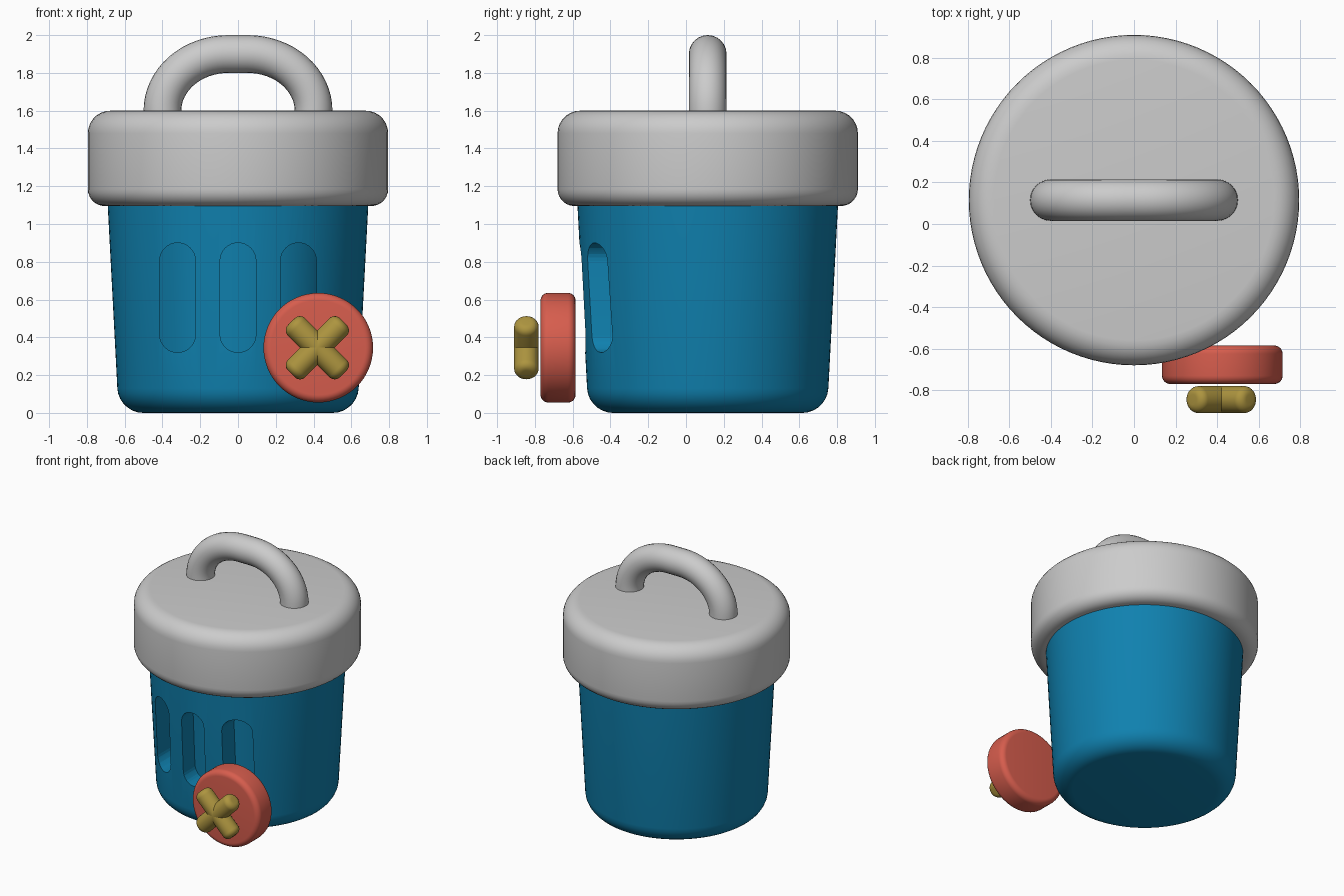
import bpy, bmesh
from math import pi, cos, sin, radians
from mathutils import Matrix, Vector

if "Cube" in bpy.data.objects:
    bpy.data.objects.remove(bpy.data.objects["Cube"])

CY = 0.115  # depth position of the bin axis


def material(name, rgb):
    m = bpy.data.materials.new(name)
    m.diffuse_color = (*rgb, 1)
    m.use_nodes = True
    m.node_tree.nodes["Principled BSDF"].inputs["Base Color"].default_value = m.diffuse_color
    return m


blue = material("blue", (0.005, 0.22, 0.43))
red = material("red", (0.68, 0.11, 0.075))
yellow = material("yellow", (0.42, 0.30, 0.05))


def finish(obj):
    bpy.ops.object.select_all(action='DESELECT')
    obj.select_set(True)
    bpy.context.view_layer.objects.active = obj
    bpy.ops.object.shade_smooth_by_angle(angle=radians(35))


def add_object(name, bm, mat=None):
    bmesh.ops.recalc_face_normals(bm, faces=bm.faces)
    me = bpy.data.meshes.new(name)
    bm.to_mesh(me)
    bm.free()
    obj = bpy.data.objects.new(name, me)
    bpy.context.collection.objects.link(obj)
    if mat:
        me.materials.append(mat)
    return obj


def drum(name, r_low, r_high, depth, b_low, b_high, matrix, mat=None, sides=96):
    """Cylinder or cone with rounded rims, centred on its own axis."""
    bm = bmesh.new()
    bmesh.ops.create_cone(bm, cap_ends=True, segments=sides,
                          radius1=r_low, radius2=r_high, depth=depth)
    for sign, width in ((-1, b_low), (1, b_high)):
        rim = [e for e in bm.edges
               if all(abs(v.co.z - sign * depth / 2) < 1e-5 for v in e.verts)]
        if width:
            bmesh.ops.bevel(bm, geom=rim, offset=width, segments=7,
                            profile=0.5, affect='EDGES')
    bm.transform(matrix)
    obj = add_object(name, bm, mat)
    finish(obj)
    return obj


def at(x, y, z):
    return Matrix.Translation((x, y, z))


# Tapered bin and the inner wall that forms the slot floors
body = drum("bin_body", 0.632, 0.695, 1.2, 0.13, 0, at(0, CY, 0.6), blue)
drum("bin_inner_wall", 0.50, 0.55, 0.95, 0, 0, at(0, CY, 0.625), blue)

# Three upright slots cut into the front
bm = bmesh.new()
for cx in (-0.32, 0, 0.32):
    outline = []
    for cz, start in ((0.805, 0), (0.415, pi)):
        for i in range(17):
            a = start + pi * i / 16
            outline.append(bm.verts.new((cx + 0.095 * cos(a), -0.9,
                                         cz + 0.095 * sin(a))))
    face = bm.faces.new(outline)
    side = bmesh.ops.extrude_face_region(bm, geom=[face], use_keep_orig=True)
    moved = [g for g in side["geom"] if isinstance(g, bmesh.types.BMVert)]
    bmesh.ops.translate(bm, verts=moved, vec=(0, 0.75, 0))
cutter = add_object("slot_cutter", bm, blue)
cutter.hide_render = True
mod = body.modifiers.new("slots", 'BOOLEAN')
mod.object, mod.operation, mod.solver = cutter, 'DIFFERENCE', 'EXACT'
bpy.context.view_layer.objects.active = body
bpy.ops.object.modifier_apply(modifier=mod.name)
bpy.data.objects.remove(cutter)
finish(body)

# Lid
drum("lid", 0.795, 0.795, 0.505, 0.09, 0.12, at(0, CY, 1.3475))

# Arched lid handle: a ring swept along a flattened arch
bm = bmesh.new()
path = [(0.4, 1.57, 0)]
for i in range(33):
    t = pi * i / 32
    if i == 16:
        path += [(0.05, 1.9, pi / 2), (-0.05, 1.9, pi / 2)]
        continue
    path.append((0.35 * cos(t) + (0.05 if i < 16 else -0.05),
                 1.6 + 0.3 * sin(t), t))
path.append((-0.4, 1.57, pi))
rings = []
for x, z, t in path:
    out = Vector((cos(t) / 0.35, 0, sin(t) / 0.3)).normalized()
    rings.append([bm.verts.new(Vector((x, CY, z)) + 0.1 * cos(2 * pi * k / 24) * out
                               + Vector((0, 0.1 * sin(2 * pi * k / 24), 0)))
                  for k in range(24)])
for a, b in zip(rings, rings[1:]):
    for k in range(24):
        n = (k + 1) % 24
        bm.faces.new((a[k], a[n], b[n], b[k]))
bm.faces.new(rings[0])
bm.faces.new(rings[-1])
finish(add_object("lid_handle", bm))

# Round badge disc with a crossed pair of bars in front
facing = Matrix.Rotation(pi / 2, 4, 'X')
drum("badge_disc", 0.29, 0.29, 0.185, 0.04, 0.04,
     at(0.425, -0.6775, 0.345) @ facing, red, 64)
for name, tilt in (("cross_bar_rising", pi / 4), ("cross_bar_falling", -pi / 4)):
    drum(name, 0.065, 0.065, 0.39, 0.04, 0.04,
         at(0.42, -0.845, 0.345) @ Matrix.Rotation(tilt, 4, 'Y'), yellow, 32)
